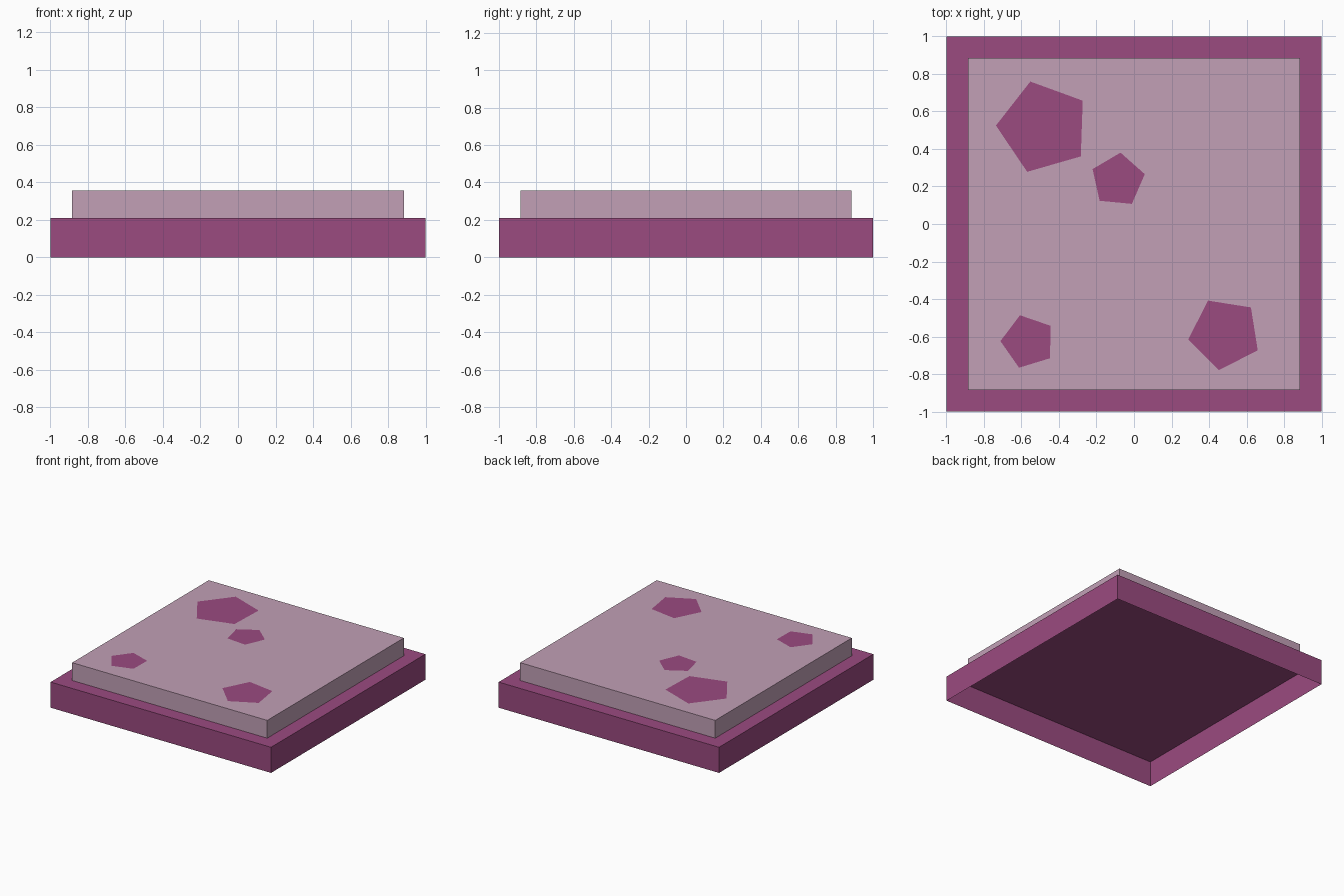
import bpy, bmesh, math

if "Cube" in bpy.data.objects:
    bpy.data.objects.remove(bpy.data.objects["Cube"])


def material(name, rgb):
    m = bpy.data.materials.new(name)
    m.diffuse_color = (*rgb, 1.0)
    m.use_nodes = True
    m.node_tree.nodes["Principled BSDF"].inputs["Base Color"].default_value = m.diffuse_color
    return m


magenta = material("magenta", (0.328, 0.069, 0.216))
pale_pink = material("pale pink", (0.539, 0.352, 0.468))


def add_object(name, bm, mat):
    mesh = bpy.data.meshes.new(name)
    bm.to_mesh(mesh)
    bm.free()
    mesh.materials.append(mat)
    obj = bpy.data.objects.new(name, mesh)
    bpy.context.collection.objects.link(obj)
    return obj


def open_box(name, half, z0, z1, mat):
    """Square slab without an underside."""
    bm = bmesh.new()
    bmesh.ops.create_cube(bm, size=2)
    for v in bm.verts:
        v.co = (v.co.x * half, v.co.y * half, z1 if v.co.z > 0 else z0)
    bm.normal_update()
    under = [f for f in bm.faces if f.normal.z < -0.5]
    bmesh.ops.delete(bm, geom=under, context='FACES')
    return add_object(name, bm, mat)


def spot(name, x, y, radius, turn):
    """Flat pentagon lying on the slab's top."""
    bm = bmesh.new()
    bm.faces.new([bm.verts.new((x + radius * math.cos(a), y + radius * math.sin(a), SLAB_TOP + 0.002))
                  for a in (math.radians(turn + 72 * i) for i in range(5))])
    return add_object(name, bm, mat=magenta)


BASE_TOP, SLAB_TOP = 0.21, 0.356

# Hollow base and the smaller slab on top
open_box("base", 1.0, 0.0, BASE_TOP, magenta)
open_box("top_slab", 0.885, BASE_TOP, SLAB_TOP, pale_pink)

# Pentagon spots: x, y, radius, rotation in degrees
for i, s in enumerate([(-0.483, 0.516, 0.253, 34),
                       (-0.086, 0.234, 0.147, 12.5),
                       (-0.565, -0.627, 0.147, 35),
                       (0.484, -0.584, 0.197, 45)]):
    spot(f"spot_{i + 1}", *s)
